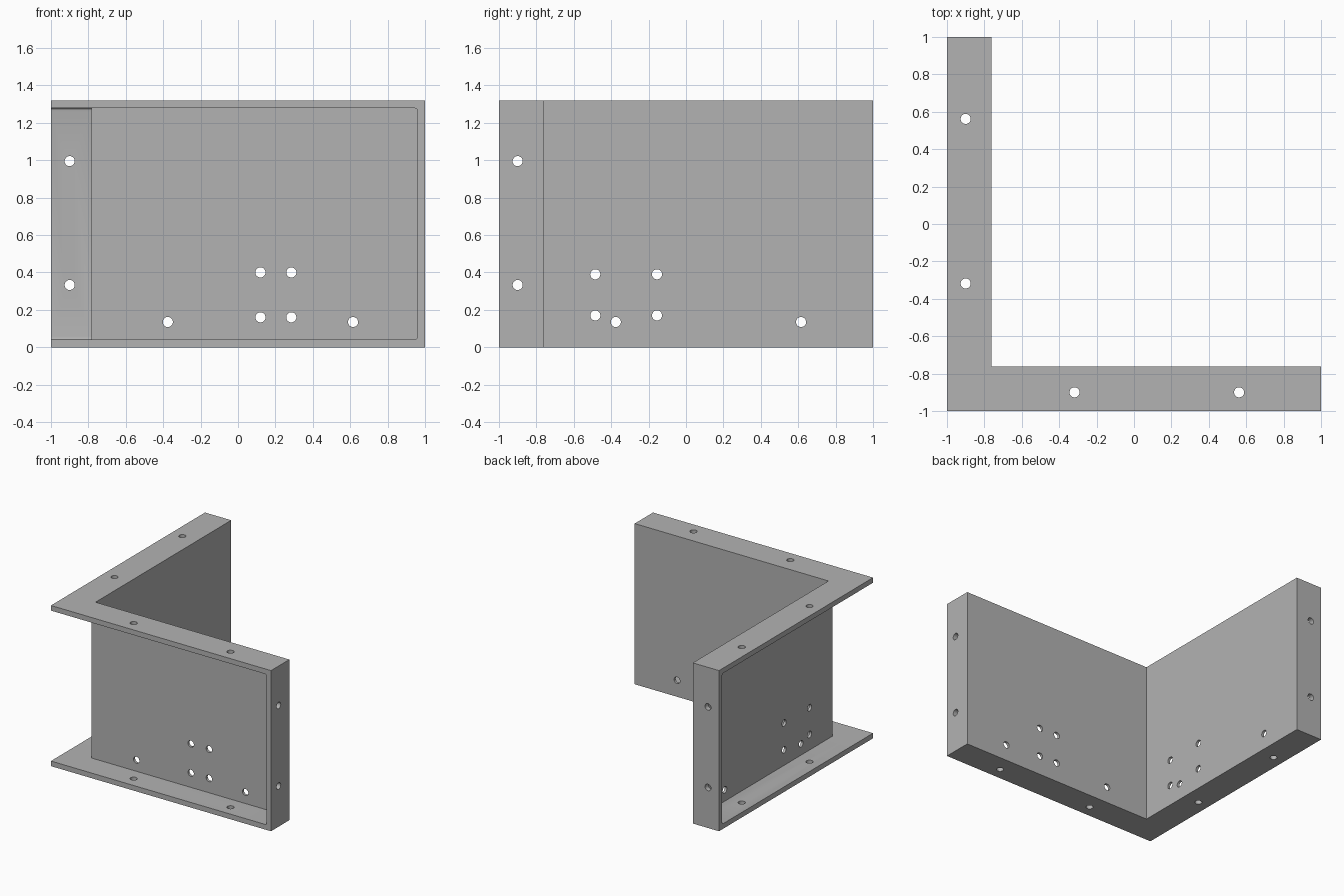
import bpy
import bmesh
from mathutils import Matrix, Vector

if "Cube" in bpy.data.objects:
    bpy.data.objects.remove(bpy.data.objects["Cube"], do_unlink=True)

HEIGHT = 1.32
FLANGE = 0.042      # thickness of flanges and end plates
INNER = -0.762      # inner face of both webs
OUTER = -0.783      # outer face of both webs
BOLT = -0.9         # centre line of the flange holes
RADIUS = 0.027

metal = bpy.data.materials.new("plain grey metal")
metal.use_nodes = True
grey = (0.45, 0.45, 0.45, 1)
metal.diffuse_color = grey
metal.node_tree.nodes["Principled BSDF"].inputs["Base Color"].default_value = grey


def to_object(name, bm):
    bmesh.ops.recalc_face_normals(bm, faces=bm.faces)
    mesh = bpy.data.meshes.new(name)
    bm.to_mesh(mesh)
    bm.free()
    mesh.materials.append(metal)
    obj = bpy.data.objects.new(name, mesh)
    bpy.context.collection.objects.link(obj)
    return obj


def pocket(name, swap):
    """Cutter that hollows one arm, with small fillets at its closed end."""
    lo = Vector((-1.3, -1.3, FLANGE))
    hi = Vector((1 - FLANGE, OUTER, HEIGHT - FLANGE))
    bm = bmesh.new()
    bmesh.ops.create_cube(bm, size=1)
    for v in bm.verts:
        v.co = Vector([hi[i] if v.co[i] > 0 else lo[i] for i in range(3)])
    ends = [e for e in bm.edges if all(v.co.x > 0 for v in e.verts)
            and abs(e.verts[0].co.y - e.verts[1].co.y) > 0.1]
    bmesh.ops.bevel(bm, geom=ends, offset=0.012, segments=4, profile=0.5,
                    affect='EDGES')
    if swap:
        for v in bm.verts:
            v.co.x, v.co.y = v.co.y, v.co.x
    return to_object(name, bm)


def add_hole(bm, centre, axis, depth):
    turn = Vector(axis).to_track_quat('Z', 'Y').to_matrix().to_4x4()
    bmesh.ops.create_cone(bm, cap_ends=True, segments=32, radius1=RADIUS,
                          radius2=RADIUS, depth=depth,
                          matrix=Matrix.Translation(centre) @ turn)


# L-shaped body
bm = bmesh.new()
outline = [(-1, -1), (1, -1), (1, INNER), (INNER, INNER), (INNER, 1), (-1, 1)]
base = bm.faces.new([bm.verts.new((x, y, 0)) for x, y in outline])
top = bmesh.ops.extrude_face_region(bm, geom=[base])["geom"]
bmesh.ops.translate(bm, vec=(0, 0, HEIGHT),
                    verts=[g for g in top if isinstance(g, bmesh.types.BMVert)])
bracket = to_object("corner_bracket", bm)

# Holes through the webs, end plates and flanges
X, Y, Z = (1, 0, 0), (0, 1, 0), (0, 0, 1)
web = (INNER + OUTER) / 2
shared = [(-0.375, 0.135), (0.615, 0.135)]
front_holes = shared + [(x, z) for x in (0.12, 0.285) for z in (0.16, 0.4)]
side_holes = shared + [(y, z) for y in (-0.485, -0.155) for z in (0.17, 0.39)]
bm = bmesh.new()
for x, z in front_holes:
    add_hole(bm, (x, web, z), Y, 0.1)
for y, z in side_holes:
    add_hole(bm, (web, y, z), X, 0.1)
for z in (0.333, 0.995):
    add_hole(bm, (1, BOLT, z), X, 0.2)
    add_hole(bm, (BOLT, 1, z), Y, 0.2)
for t in (-0.318, 0.562):
    add_hole(bm, (t, BOLT, HEIGHT / 2), Z, 2)
    add_hole(bm, (BOLT, t, HEIGHT / 2), Z, 2)
holes = to_object("hole_cutter", bm)

# Cut the channels and holes
cutters = [pocket("front_channel_cutter", False),
           pocket("side_channel_cutter", True), holes]
for cutter in cutters:
    cutter.hide_render = True
    mod = bracket.modifiers.new(cutter.name, 'BOOLEAN')
    mod.operation = 'DIFFERENCE'
    mod.solver = 'EXACT'
    mod.object = cutter
bpy.context.view_layer.update()
graph = bpy.context.evaluated_depsgraph_get()
result = bpy.data.meshes.new_from_object(bracket.evaluated_get(graph))
bracket.modifiers.clear()
bracket.data = result
for cutter in cutters:
    bpy.data.objects.remove(cutter, do_unlink=True)

# Smooth hole walls, sharp edges elsewhere
bpy.ops.object.select_all(action='DESELECT')
bracket.select_set(True)
bpy.context.view_layer.objects.active = bracket
bpy.ops.object.shade_smooth_by_angle(angle=0.6)
